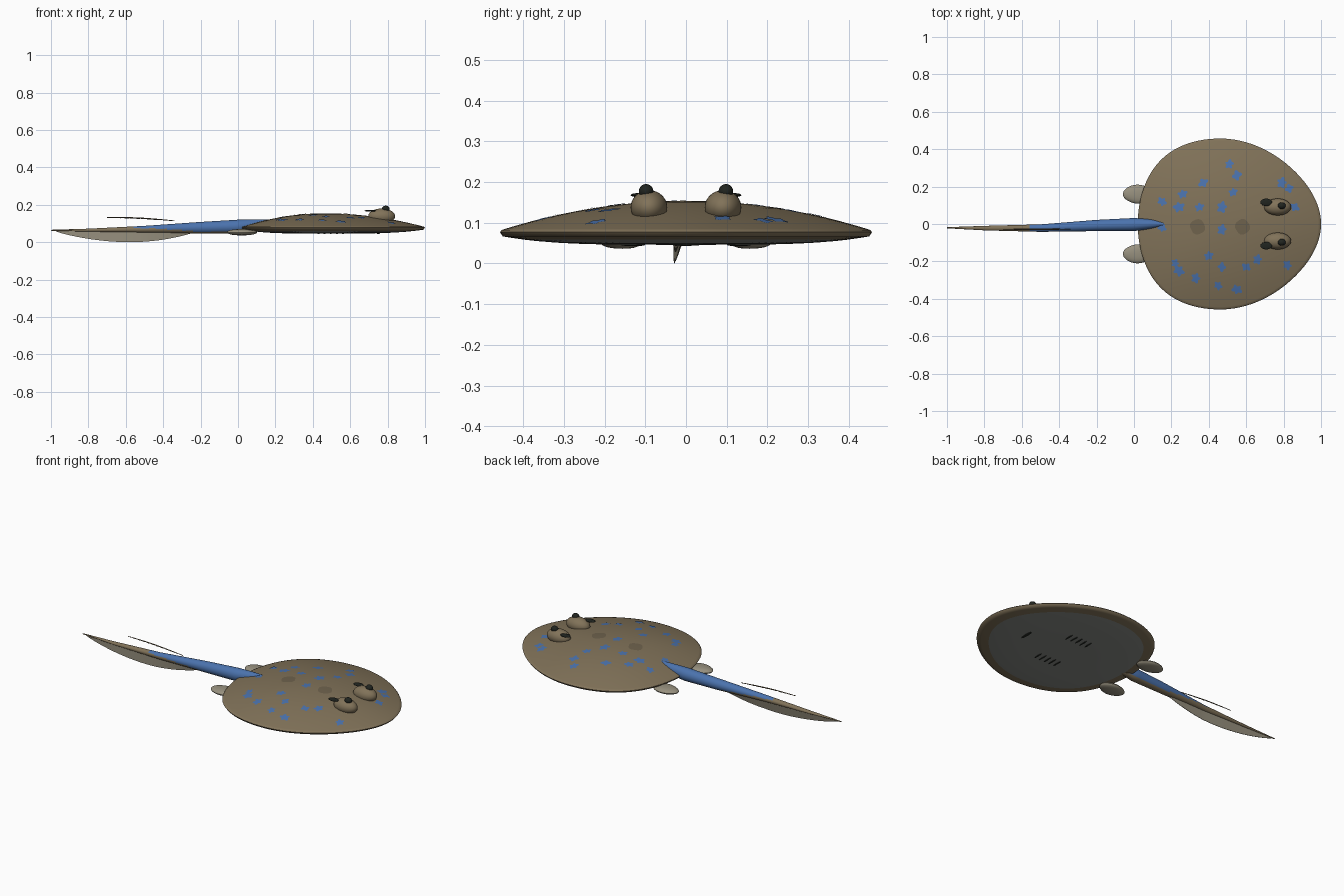
import bpy, bmesh, math, random
from math import sin, cos, pi, hypot, tau

cube = bpy.data.objects.get("Cube")
if cube:
    bpy.data.objects.remove(cube)
rng = random.Random(4)


def material(name, rgb):
    m = bpy.data.materials.new(name)
    m.use_nodes = True
    m.diffuse_color = (*rgb, 1)
    bsdf = m.node_tree.nodes["Principled BSDF"]
    bsdf.inputs["Base Color"].default_value = (*rgb, 1)
    bsdf.inputs["Roughness"].default_value = 0.7
    return m


BROWN = material("brown_skin", (.22, .17, .10))
SHADE = material("shaded_skin", (.16, .125, .075))
PALE = material("pale_skin", (.31, .28, .21))
BELLY = material("belly_skin", (.24, .25, .23))
BLUE = material("blue_marking", (.07, .17, .42))
DARK = material("dark", (.015, .018, .014))


def finish(name, bm, mats, recalc=True):
    if recalc:
        bmesh.ops.recalc_face_normals(bm, faces=bm.faces)
    me = bpy.data.meshes.new(name)
    bm.to_mesh(me)
    bm.free()
    for m in mats:
        me.materials.append(m)
    ob = bpy.data.objects.new(name, me)
    bpy.context.collection.objects.link(ob)
    bpy.ops.object.select_all(action='DESELECT')
    ob.select_set(True)
    bpy.context.view_layer.objects.active = ob
    bpy.ops.object.shade_smooth_by_angle(angle=math.radians(50))
    return ob


def loft(name, rings, mats, pick=None):
    """Skin closed rings of points; pick(ring, side) gives the material slot."""
    bm = bmesh.new()
    vs = [[bm.verts.new(p) for p in ring] for ring in rings]
    n = len(vs[0])
    for i in range(len(vs) - 1):
        for j in range(n):
            k = (j + 1) % n
            f = bm.faces.new((vs[i][j], vs[i][k], vs[i + 1][k], vs[i + 1][j]))
            f.material_index = pick(i, j) if pick else 0
    for ring, i in ((vs[0], 0), (vs[-1], len(vs) - 2)):
        bm.faces.new(ring).material_index = pick(i, 0) if pick else 0
    return finish(name, bm, mats)


def ellipsoid(name, loc, size, mat):
    bm = bmesh.new()
    bmesh.ops.create_uvsphere(bm, u_segments=32, v_segments=16, radius=1)
    bmesh.ops.scale(bm, vec=size, verts=bm.verts)
    bmesh.ops.translate(bm, vec=loc, verts=bm.verts)
    return finish(name, bm, [mat])


# Disc outline and surface heights
CX, HALF = .46, .457


def length(c):
    return .54 if c > 0 else .44


def outline(a, r):
    c = cos(a)
    return CX + r * length(c) * c, r * HALF * sin(a) * (1 - .15 * c * abs(c))


def radius_at(x, y):
    u, v = (x - CX) / length(x - CX), y / HALF
    r = hypot(u, v)
    for _ in range(5):
        c = u / max(r, 1e-6)
        r = hypot(u, v / (1 - .15 * c * abs(c)))
    return r


def top(r):
    return .081 + .073 * (1 - r * r)


def bottom(r):
    return .068 - .022 * (1 - r ** 4)


# Disc body: brown back and rim, grey belly
back = [.01] + [i / 12 for i in range(1, 12)] + [.97, .99]
belly = [.985, .95, .87] + [i / 10 for i in range(8, 0, -1)] + [.01]
levels = [(r, top(r)) for r in back] + [(1, .077)] + [(r, bottom(r)) for r in belly]
rings = [[(*outline(tau * j / 96, r), z) for j in range(96)] for r, z in levels]
rim = len(back) + 3
loft("disc_body", rings, [BROWN, BELLY], lambda i, j: int(i >= rim))


# Skin markings laid on the back
def marking(bm, x, y, size, wobble):
    phase, lobes, n = rng.uniform(0, tau), rng.choice((4, 5)), 30
    rows = []
    for s in (.1, .55, 1):
        row = []
        for j in range(n):
            a = tau * j / n
            d = size * s * (1 + wobble * s * (sin(lobes * a + phase) + .5 * sin(2 * a - phase)))
            px, py = x + d * cos(a), y + d * sin(a)
            row.append(bm.verts.new((px, py, top(radius_at(px, py)) + .0018)))
        rows.append(row)
    bm.faces.new(rows[0])
    for a, b in zip(rows, rows[1:]):
        for j in range(n):
            k = (j + 1) % n
            bm.faces.new((a[j], b[j], b[k], a[k]))


spots = [(.51, .32), (.55, .26), (.37, .22), (.15, .12), (.24, .09), (.35, .09), (.47, .09),
         (.26, .16), (.15, -.02), (.47, -.03), (.4, -.17), (.22, -.21), (.24, -.25),
         (.33, -.29), (.47, -.23), (.45, -.33), (.55, -.35), (.6, -.23), (.66, -.19),
         (.82, -.22), (.79, .22), (.83, .19), (.86, .09), (.53, .17)]
bm = bmesh.new()
for x, y in spots:
    marking(bm, x, y, rng.uniform(.019, .027), .25)
finish("blue_spots", bm, [BLUE], recalc=False)
bm = bmesh.new()
for x in (.34, .58):
    marking(bm, x, -.015, .04, .05)
finish("dark_patches", bm, [SHADE], recalc=False)

# Eyes, pupils, spiracles and pelvic fins on both sides
fin_shape = [(-.08, .15), (-.055, .2), (.02, .225), (.09, .2), (.13, .14), (.05, .095), (-.03, .11)]
fin_rows = [(.15, .036), (.7, .039), (1, .052), (.7, .067), (.15, .07)]
for side, s in (("left", 1), ("right", -1)):
    ellipsoid(f"eye_dome_{side}", (.768, s * .091, .138), (.072, .045, .042), BROWN)
    ellipsoid(f"pupil_{side}", (.79, s * .098, .177), (.021, .018, .018), DARK)
    ellipsoid(f"spiracle_{side}", (.707, s * .116, .168), (.031, .02, .005), DARK)
    fin = loft(f"pelvic_fin_{side}",
               [[(.02 + (x - .02) * k, s * (.155 + (y - .155) * k), z) for x, y in fin_shape]
                for k, z in fin_rows], [PALE])
    fin.modifiers.new("Smooth", 'SUBSURF').levels = 2

# Tail with blue flanks: x, y, half width, top, bottom
stations = [(.16, 0, .008, .121, .1), (.1, 0, .025, .122, .06), (0, -.003, .035, .12, .046),
            (-.2, -.008, .03, .108, .046), (-.5, -.022, .02, .087, .05),
            (-.8, -.022, .012, .072, .055), (-1, -.02, .003, .066, .061)]


def tail_at(x):
    for p, q in zip(stations, stations[1:]):
        if x >= q[0]:
            t = (p[0] - x) / (p[0] - q[0])
            return [a + (b - a) * t for a, b in zip(p, q)]
    return stations[-1]


rings, xs, N = [], [.16 - 1.16 * i / 58 for i in range(59)], 24
for x in xs:
    _, y, w, hi, lo = tail_at(x)
    rings.append([(x, y + w * cos(tau * j / N), (hi + lo) / 2 + (hi - lo) / 2 * sin(tau * j / N))
                  for j in range(N)])


def tail_colour(i, j):
    edge = -.75 + 1.3 * max(0, -.2 - xs[i]) / .35
    return int(xs[i] > -.55 and sin(tau * (j + .5) / N) > edge)


loft("tail", rings, [BROWN, BLUE], tail_colour)

# Pale fold of skin under the tail
rings = []
for i in range(41):
    t = i / 40
    x = -.18 - .8 * t
    _, y, w, hi, lo = tail_at(x)
    d = sin(pi * t) ** .8 if 0 < t < 1 else 0
    z = (hi + lo) / 2
    rings.append([(x, y - w * .45 - .001, z), (x, y + w * .45 + .001, z),
                  (x, y - .007 * d + .001, z - .003 - (z - .003) * d),
                  (x, y - .007 * d - .001, z - .003 - (z - .003) * d)])
loft("tail_fold", rings, [PALE])

# Barbed sting above the tail
rings = []
for i in range(37):
    t = i / 36
    x, z = -.34 - .36 * t, .113 + .018 * sin(pi * .5 * min(1, t * 1.3))
    h = .0008 + .0045 * sin(pi * t) * (.5 + .5 * (i % 3) / 2)
    w = .001 + .0035 * sin(pi * t)
    rings.append([(x, -.028, z + .003), (x, -.028 + w, z), (x, -.028, z - h), (x, -.028 - w, z)])
loft("sting", rings, [SHADE])


# Mouth and gill slits on the belly
def slit(name, x, y, size):
    ellipsoid(name, (x, y, bottom(radius_at(x, y)) - .0005), size, DARK)


slit("mouth", .75, 0, (.009, .042, .004))
for side, s in (("left", 1), ("right", -1)):
    for i in range(5):
        slit(f"gill_slit_{side}_{i + 1}", .43 + .033 * i, s * .13, (.005, .03, .003))
